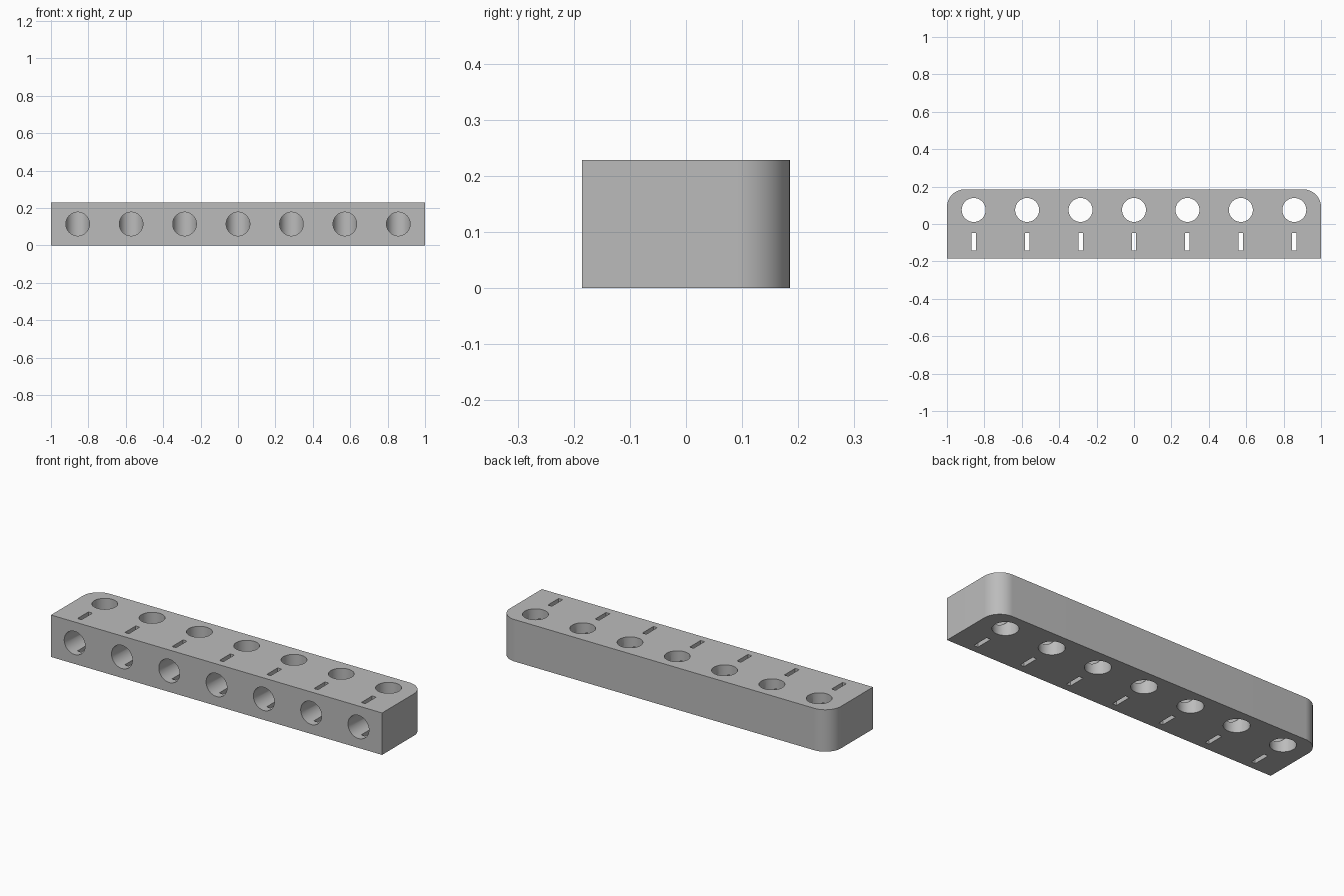
import bpy, bmesh
from math import cos, sin, pi
from mathutils import Matrix

cube = bpy.data.objects.get("Cube")
if cube:
    bpy.data.objects.remove(cube)

HALF_Y, HEIGHT, CORNER = 0.185, 0.229, 0.095
PITCH = 2 / 7
STATIONS = [i * PITCH for i in range(-3, 4)]

grey = bpy.data.materials.new("plain_grey")
grey.use_nodes = True
GREY = (0.5, 0.5, 0.5, 1)
grey.diffuse_color = GREY
grey.node_tree.nodes["Principled BSDF"].inputs["Base Color"].default_value = GREY


def make_object(name, bm):
    mesh = bpy.data.meshes.new(name)
    bmesh.ops.recalc_face_normals(bm, faces=bm.faces)
    bm.to_mesh(mesh)
    bm.free()
    mesh.materials.append(grey)
    obj = bpy.data.objects.new(name, mesh)
    bpy.context.collection.objects.link(obj)
    return obj


def cylinders(name, radius, depth, y, z, turn=0):
    bm = bmesh.new()
    for x in STATIONS:
        bmesh.ops.create_cone(bm, cap_ends=True, segments=64, radius1=radius, radius2=radius,
                              depth=depth, matrix=Matrix.Translation((x, y, z)) @ Matrix.Rotation(turn, 4, 'X'))
    return make_object(name, bm)


# Block outline with two rounded rear corners, extruded upward
outline = [(-1, -HALF_Y), (1, -HALF_Y)]
for side, start in ((1, 0), (-1, pi / 2)):
    for i in range(25):
        a = start + i * pi / 48
        outline.append((side * (1 - CORNER) + CORNER * cos(a), HALF_Y - CORNER + CORNER * sin(a)))
bm = bmesh.new()
base = bm.faces.new([bm.verts.new((x, y, 0)) for x, y in outline])
top = bmesh.ops.extrude_face_region(bm, geom=[base])["geom"]
bmesh.ops.translate(bm, vec=(0, 0, HEIGHT), verts=[v for v in top if isinstance(v, bmesh.types.BMVert)])
rack = make_object("holder_block", bm)

# Cutters: vertical bores, front bores that open into them, and narrow slots
bores = cylinders("vertical_bore_cutter", 0.064, 0.5, 0.075, HEIGHT / 2)
FRONT_END = 0.075
front_depth = FRONT_END + 0.3
fronts = cylinders("front_bore_cutter", 0.0632, front_depth, FRONT_END - front_depth / 2, HEIGHT / 2, pi / 2)
bm = bmesh.new()
for x in STATIONS:
    bmesh.ops.create_cube(bm, size=1, matrix=Matrix.Translation((x, -0.096, HEIGHT / 2))
                          @ Matrix.Diagonal((0.024, 0.094, 0.5, 1)))
slots = make_object("slot_cutter", bm)

# Cut the block, then discard the cutters
bpy.context.view_layer.objects.active = rack
rack.select_set(True)
for cutter in (bores, fronts, slots):
    mod = rack.modifiers.new(cutter.name, 'BOOLEAN')
    mod.operation, mod.solver, mod.object = 'DIFFERENCE', 'EXACT', cutter
    bpy.ops.object.modifier_apply(modifier=mod.name)
    bpy.data.objects.remove(cutter)
bpy.ops.object.shade_smooth_by_angle(angle=pi / 6)
